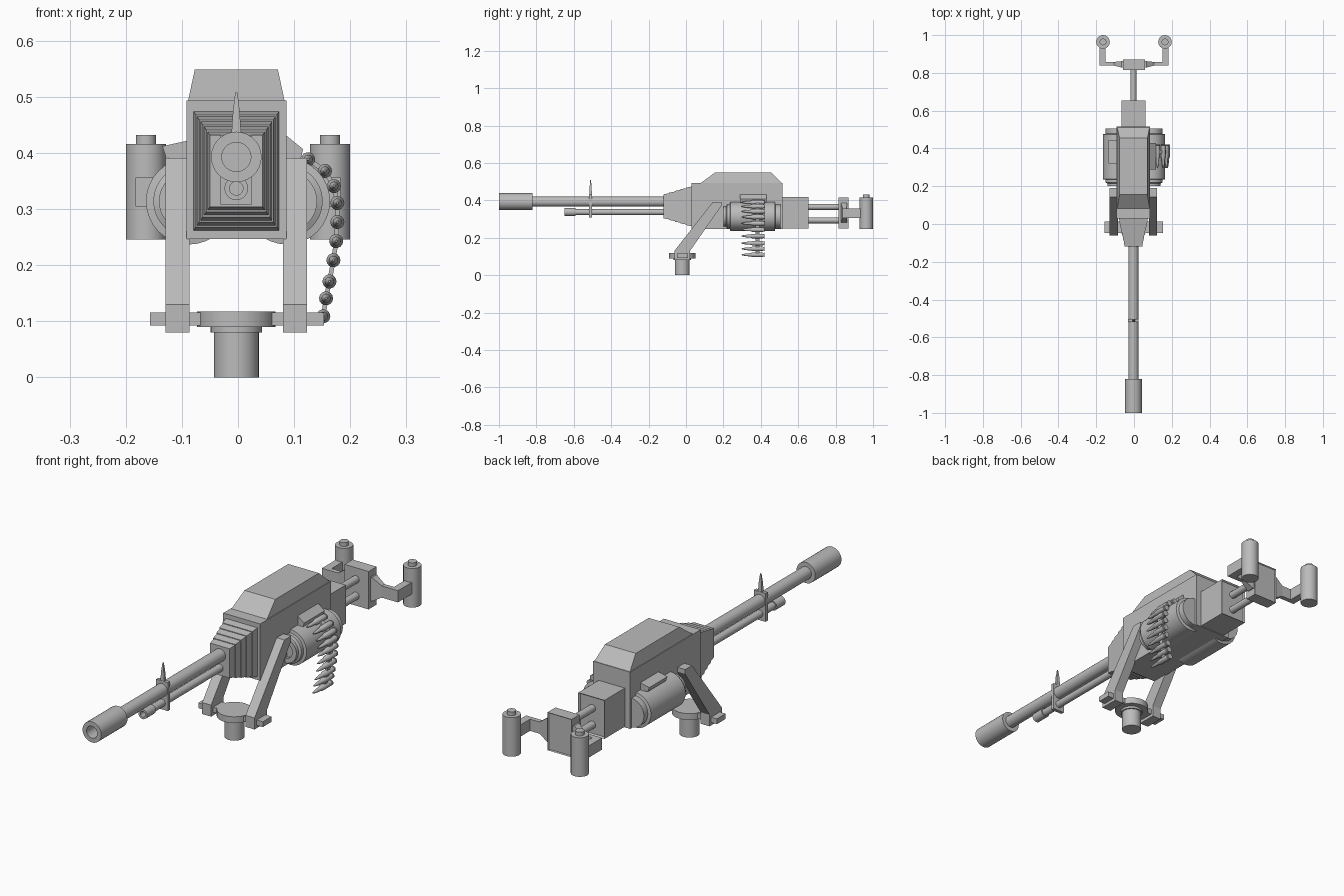
import bpy, bmesh, math
from mathutils import Vector

if "Cube" in bpy.data.objects:
    bpy.data.objects.remove(bpy.data.objects["Cube"])

GREY = bpy.data.materials.new("gunmetal_grey")
GREY.diffuse_color = (0.5, 0.5, 0.5, 1)
GREY.use_nodes = True
GREY.node_tree.nodes["Principled BSDF"].inputs["Base Color"].default_value = GREY.diffuse_color
CX = -0.003          # gun centre line


def finish(name, bm, smooth=False):
    bmesh.ops.recalc_face_normals(bm, faces=bm.faces[:])
    me = bpy.data.meshes.new(name)
    bm.to_mesh(me)
    bm.free()
    ob = bpy.data.objects.new(name, me)
    bpy.context.collection.objects.link(ob)
    me.materials.append(GREY)
    if smooth:
        bpy.ops.object.select_all(action='DESELECT')
        ob.select_set(True)
        bpy.context.view_layer.objects.active = ob
        bpy.ops.object.shade_smooth_by_angle(angle=math.radians(35))
    return ob


def loft(name, rings, smooth=False, inset=None):
    """Skin matching rings of points, capped; optional sunken panel on the last cap."""
    bm = bmesh.new()
    vs = [[bm.verts.new(p) for p in r] for r in rings]
    n = len(vs[0])
    for a, b in zip(vs, vs[1:]):
        for i in range(n):
            bm.faces.new((a[i], a[(i + 1) % n], b[(i + 1) % n], b[i]))
    bm.faces.new(vs[0][::-1])
    cap = bm.faces.new(vs[-1])
    if inset:
        bmesh.ops.recalc_face_normals(bm, faces=bm.faces[:])
        bmesh.ops.inset_region(bm, faces=[cap], thickness=inset, depth=-inset)
    return finish(name, bm, smooth)


def lathe(name, prof, c, axis='y', n=28):
    """prof = (radius, position along axis); c = centre in the other two axes."""
    rings = []
    for r, t in prof:
        ring = []
        for i in range(n):
            a = 2 * math.pi * i / n
            u, v = c[0] + r * math.cos(a), c[1] + r * math.sin(a)
            ring.append((u, t, v) if axis == 'y' else (u, v, t))
        rings.append(ring)
    return loft(name, rings, True)


def prism(name, pts, axis, a, b):
    put = {'x': lambda p, t: (t, p[0], p[1]),
           'y': lambda p, t: (p[0], t, p[1]),
           'z': lambda p, t: (p[0], p[1], t)}[axis]
    return loft(name, [[put(p, t) for p in pts] for t in (a, b)])


def rect_y(y, hw, z0, z1, cx=CX):
    return [(cx - hw, y, z0), (cx + hw, y, z0), (cx + hw, y, z1), (cx - hw, y, z1)]


def rect_z(z, hw, y0, y1):
    return [(CX - hw, y0, z), (CX + hw, y0, z), (CX + hw, y1, z), (CX - hw, y1, z)]


def rect_x(x, y0, y1, z0, z1):
    return [(x, y0, z0), (x, y1, z0), (x, y1, z1), (x, y0, z1)]


# barrel with hollow muzzle, and gas tube beneath
lathe("barrel", [(0.027, -0.84), (0.027, -0.1)], (CX, 0.393))
lathe("muzzle", [(0.026, -0.88), (0.026, -1), (0.045, -1), (0.045, -0.82), (0.027, -0.82)],
      (CX, 0.393))
lathe("gas_tube", [(0.012, -0.62), (0.012, -0.65), (0.021, -0.65), (0.021, -0.59),
                   (0.016, -0.59), (0.016, -0.1)], (CX, 0.337))

# front sight
loft("sight_clamp", [rect_y(y, 0.028, 0.308, 0.432) for y in (-0.518, -0.502)])
loft("sight_post", [rect_z(0.43, 0.009, -0.517, -0.503), rect_z(0.475, 0.006, -0.515, -0.505),
                    rect_z(0.508, 0.002, -0.512, -0.508)])

# stepped bellows
rings = []
for i in range(5):
    for y, k in ((-0.12 + 0.03 * i, i), (-0.09 + 0.03 * i, i + 0.65)):
        hw, hh = 0.047 + 0.0063 * k, 0.064 + 0.009 * k
        rings.append(rect_y(y, hw, 0.368 - hh, 0.368 + hh))
loft("bellows", rings)

# receiver, cover and rear block
loft("receiver", [rect_y(0.03, 0.089, 0.247, 0.494), rect_y(0.515, 0.089, 0.247, 0.494)])
loft("top_cover", [rect_z(0.493, 0.086, 0.08, 0.513), rect_z(0.549, 0.074, 0.155, 0.455)])
loft("rear_block", [rect_y(0.51, 0.063, 0.25, 0.418), rect_y(0.655, 0.063, 0.25, 0.418)],
     inset=0.007)

# rear rods and grip plate
for z in (0.365, 0.293):
    lathe("rear_rod", [(0.016, 0.63), (0.016, 0.83)], (CX, z), n=20)
loft("grip_plate", [rect_y(0.815, 0.058, 0.25, 0.415, 0), rect_y(0.87, 0.058, 0.25, 0.415, 0)],
     inset=0.005)

for s in (-1, 1):
    # grips and their arms
    loft("grip_arm", [rect_x(s * 0.055, 0.828, 0.862, 0.282, 0.385),
                      rect_x(s * 0.065, 0.828, 0.862, 0.282, 0.385),
                      rect_x(s * 0.105, 0.838, 0.858, 0.305, 0.356),
                      rect_x(s * 0.183, 0.838, 0.858, 0.305, 0.356)])
    prism("grip_arm_end", [(s * 0.15, 0.845), (s * 0.183, 0.845), (s * 0.183, 0.945),
                           (s * 0.15, 0.945)], 'z', 0.305, 0.356)
    lathe("grip", [(0.036, 0.246), (0.036, 0.416), (0.018, 0.416), (0.018, 0.432)],
          (s * 0.164, 0.964), 'z', 24)
    # slanted mount legs
    x0, x1 = CX + s * 0.083, CX + s * 0.126
    prism("mount_leg", [(-0.062, 0.08), (0.022, 0.08), (0.022, 0.13), (0.19, 0.372),
                        (0.19, 0.391), (0.143, 0.391), (-0.062, 0.13)], 'x', x0, x1)
    # side drums
    lathe("side_drum", [(0.034, 0.215), (0.034, 0.2), (0.054, 0.2), (0.054, 0.215),
                        (0.064, 0.22), (0.064, 0.235), (0.077, 0.237), (0.077, 0.475),
                        (0.064, 0.478), (0.064, 0.505), (0.04, 0.505)],
          (s * 0.087, 0.314), n=32)

# feed tray and ejection tray
prism("feed_tray", [(0.08, 0.436), (0.116, 0.407), (0.112, 0.39), (0.08, 0.388)],
      'y', 0.288, 0.43)
prism("ejection_tray", [(-0.09, 0.422), (-0.135, 0.412), (-0.128, 0.392), (-0.09, 0.388)],
      'y', 0.32, 0.445)

# turntable post and cross bar
lathe("mount_post", [(0.04, 0), (0.04, 0.08), (0.046, 0.08), (0.046, 0.09), (0.07, 0.09),
                     (0.07, 0.118)], (CX, -0.02), 'z', 32)
prism("cross_bar", [(-0.048, 0.093), (0.012, 0.093), (0.012, 0.116), (-0.048, 0.116)],
      'x', -0.157, 0.153)

# ammunition belt
path = [(0.125, 0.389), (0.155, 0.368), (0.171, 0.341), (0.177, 0.311), (0.177, 0.277),
        (0.175, 0.243), (0.17, 0.209), (0.163, 0.171), (0.157, 0.141), (0.152, 0.109)]
for p in path:
    lathe("cartridge", [(0.002, 0.296), (0.005, 0.308), (0.008, 0.328), (0.0085, 0.345),
                        (0.0125, 0.355), (0.0125, 0.412), (0.0105, 0.413), (0.0105, 0.416),
                        (0.0125, 0.417), (0.0125, 0.421)], p, n=14)
for p, q in zip(path, path[1:]):
    a, b = Vector(p), Vector(q)
    d = (b - a).normalized()
    n = Vector((-d.y, d.x)) * 0.004
    prism("belt_link", [a + n, b + n, b - n, a - n], 'y', 0.372, 0.392)
